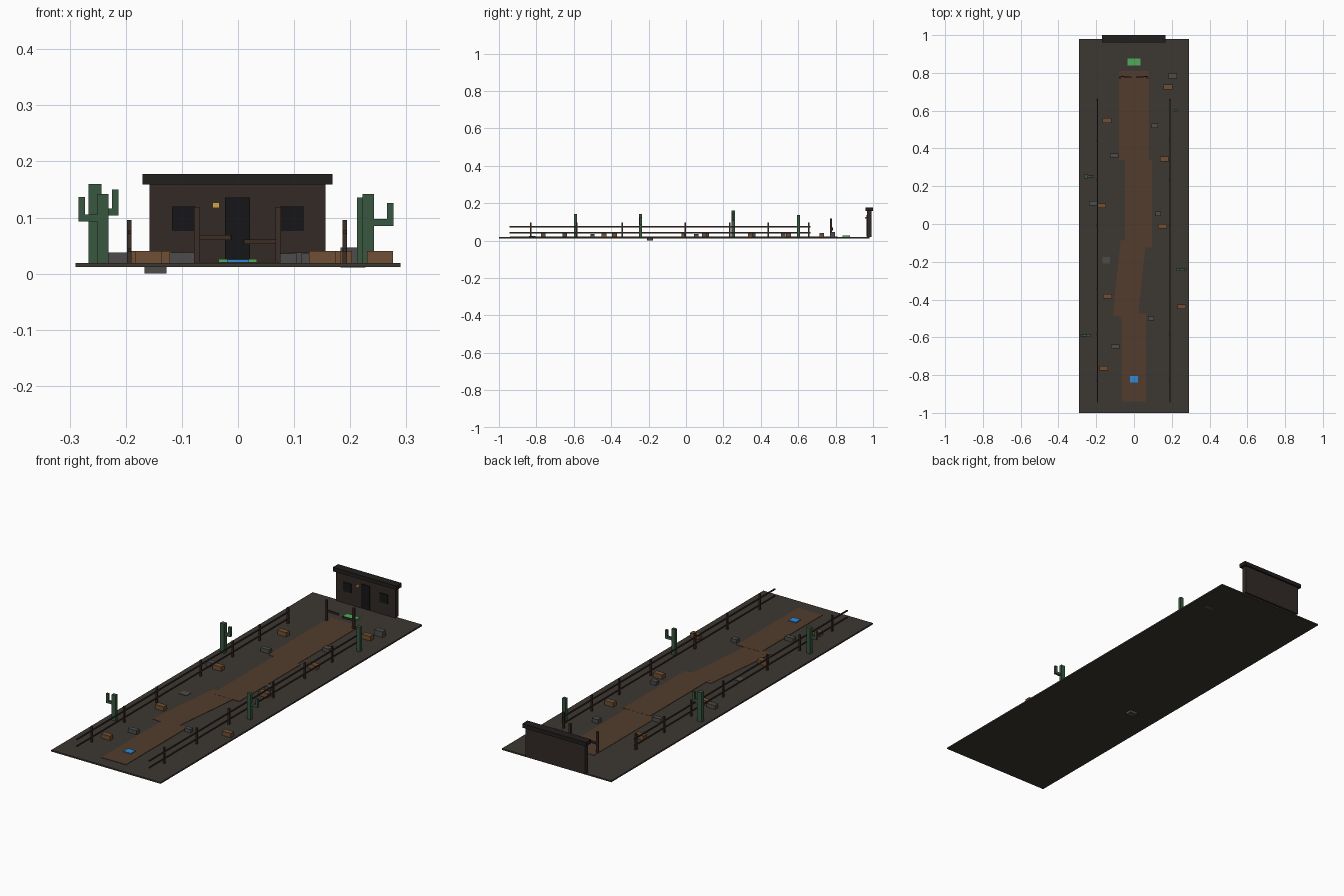
import bpy
from math import radians


def mat(name, r, g, b):
    m = bpy.data.materials.new(name)
    m.diffuse_color = (r, g, b, 1)
    return m


EARTH = mat("earth", 0.045, 0.038, 0.031)
DIRT = mat("dirt", 0.085, 0.045, 0.026)
WOOD = mat("dark_wood", 0.045, 0.027, 0.019)
WALL = mat("wall_boards", 0.032, 0.023, 0.019)
ROOF = mat("roof_boards", 0.016, 0.014, 0.013)
GLASS = mat("dark_opening", 0.008, 0.008, 0.009)
CRATE = mat("crate_brown", 0.16, 0.08, 0.035)
STONE = mat("stone_grey", 0.075, 0.073, 0.07)
CACTUS = mat("cactus_green", 0.04, 0.095, 0.05)
BLUE = mat("start_blue", 0.03, 0.25, 0.7)
GREEN = mat("finish_green", 0.08, 0.4, 0.1)
LAMP = mat("lamp_yellow", 0.65, 0.36, 0.07)


def box(name, x, y, z, m, rot=0):
    """Box from (min, max) ranges on each axis, turned about z."""
    bpy.ops.mesh.primitive_cube_add(size=1, location=[(a + b) / 2 for a, b in (x, y, z)])
    o = bpy.context.object
    o.name = name
    o.scale = [b - a for a, b in (x, y, z)]
    o.rotation_euler.z = radians(rot)
    o.data.materials.append(m)
    return o


def block(name, x, y, w, d, z0, z1, m):
    return box(name, (x - w / 2, x + w / 2), (y - d / 2, y + d / 2), (z0, z1), m)


G = 0.019  # ground level

# Ground and winding track
box("ground", (-0.29, 0.29), (-1, 0.98), (0.012, G), EARTH)
box("track_start", (-0.066, 0.064), (-0.94, -0.475), (G - 0.004, 0.0210), DIRT)
box("track_bend", (-0.092, 0.042), (-0.495, -0.09), (G - 0.004, 0.0205), DIRT, -6)
box("track_middle", (-0.048, 0.095), (-0.125, 0.34), (G - 0.004, 0.0210), DIRT)
box("track_end", (-0.08, 0.08), (0.34, 0.81), (G - 0.004, 0.0205), DIRT)
box("start_marker", (-0.02, 0.02), (-0.84, -0.804), (0.02, 0.025), BLUE)
box("finish_marker", (-0.035, 0.034), (0.838, 0.876), (G, 0.026), GREEN)

# Building facade
box("building_wall", (-0.158, 0.156), (0.968, 0.992), (G, 0.16), WALL)
box("building_roof", (-0.17, 0.168), (0.961, 1.0), (0.159, 0.178), ROOF)
box("door", (-0.023, 0.021), (0.964, 0.969), (0.022, 0.136), GLASS)
for n, x in (("left", -0.097), ("right", 0.096)):
    box(n + "_window", (x - 0.021, x + 0.021), (0.964, 0.969), (0.077, 0.12), GLASS)
box("wall_lamp", (-0.045, -0.033), (0.957, 0.969), (0.117, 0.127), LAMP)

# Fences along both sides
for side, x in (("left", -0.1935), ("right", 0.1905)):
    for i, y in enumerate((-0.83, -0.585, -0.34, -0.005, 0.235, 0.44, 0.655)):
        block(f"{side}_fence_post_{i}", x, y, 0.008, 0.008, G, 0.096, WOOD)
    for n, z in (("lower", 0.042), ("upper", 0.074)):
        block(f"{side}_fence_{n}_rail", x, -0.14, 0.005, 1.61, z - 0.003, z + 0.003, WOOD)

# Open gate at the end of the track
for n, x in (("left", -0.0735), ("right", 0.0715)):
    block(n + "_gate_post", x, 0.775, 0.010, 0.010, G, 0.119, WOOD)
box("left_gate_bar", (-0.07, -0.012), (0.776, 0.783), (0.060, 0.069), WOOD, -4)
box("right_gate_bar", (0.01, 0.07), (0.776, 0.783), (0.053, 0.061), WOOD, 4)


# Cacti: trunk plus an optional bent arm
def cactus(name, x, y, w, d, top, arm=None):
    block(name + "_trunk", x, y, w, d, G, top, CACTUS)
    if arm:
        tip, z, arm_top = arm
        s = 1 if tip > x else -1
        a = 0.0115
        box(name + "_arm_elbow", sorted((x, tip)), (y - a / 2, y + a / 2), (z, z + 0.012), CACTUS)
        box(name + "_arm_tip", sorted((tip - s * a, tip)), (y - a / 2, y + a / 2),
            (z + 0.011, arm_top), CACTUS)


cactus("cactus_near_left", -0.241, -0.59, 0.02, 0.016, 0.142, (-0.284, 0.093, 0.137))
cactus("cactus_far_left", -0.2545, 0.252, 0.023, 0.02, 0.16, (-0.213, 0.104, 0.15))
cactus("cactus_near_right", 0.232, -0.242, 0.02, 0.016, 0.142, (0.277, 0.085, 0.126))
cactus("cactus_far_right", 0.221, 0.602, 0.018, 0.015, 0.136)

# Crates and stones scattered beside the track
for i, (x, y) in enumerate(((-0.143, 0.548), (0.16, 0.344), (0.18, 0.725), (-0.172, 0.097),
                            (0.15, -0.012), (-0.141, -0.382), (0.253, -0.438), (-0.16, -0.763))):
    block(f"crate_{i}", x, y, 0.047, 0.025, G, 0.04, CRATE)
for i, (x, y, w, d, z0, z1) in enumerate((
        (0.205, 0.783, 0.045, 0.025, 0.011, 0.047), (0.11, 0.52, 0.033, 0.026, G, 0.038),
        (-0.104, 0.362, 0.045, 0.021, G, 0.038), (-0.217, 0.11, 0.045, 0.024, G, 0.038),
        (0.128, 0.055, 0.03, 0.024, G, 0.036), (-0.147, -0.192, 0.04, 0.032, 0.0, 0.021),
        (0.09, -0.5, 0.03, 0.022, G, 0.036), (-0.1, -0.648, 0.045, 0.022, G, 0.038))):
    block(f"stone_{i}", x, y, w, d, z0, z1, STONE)
